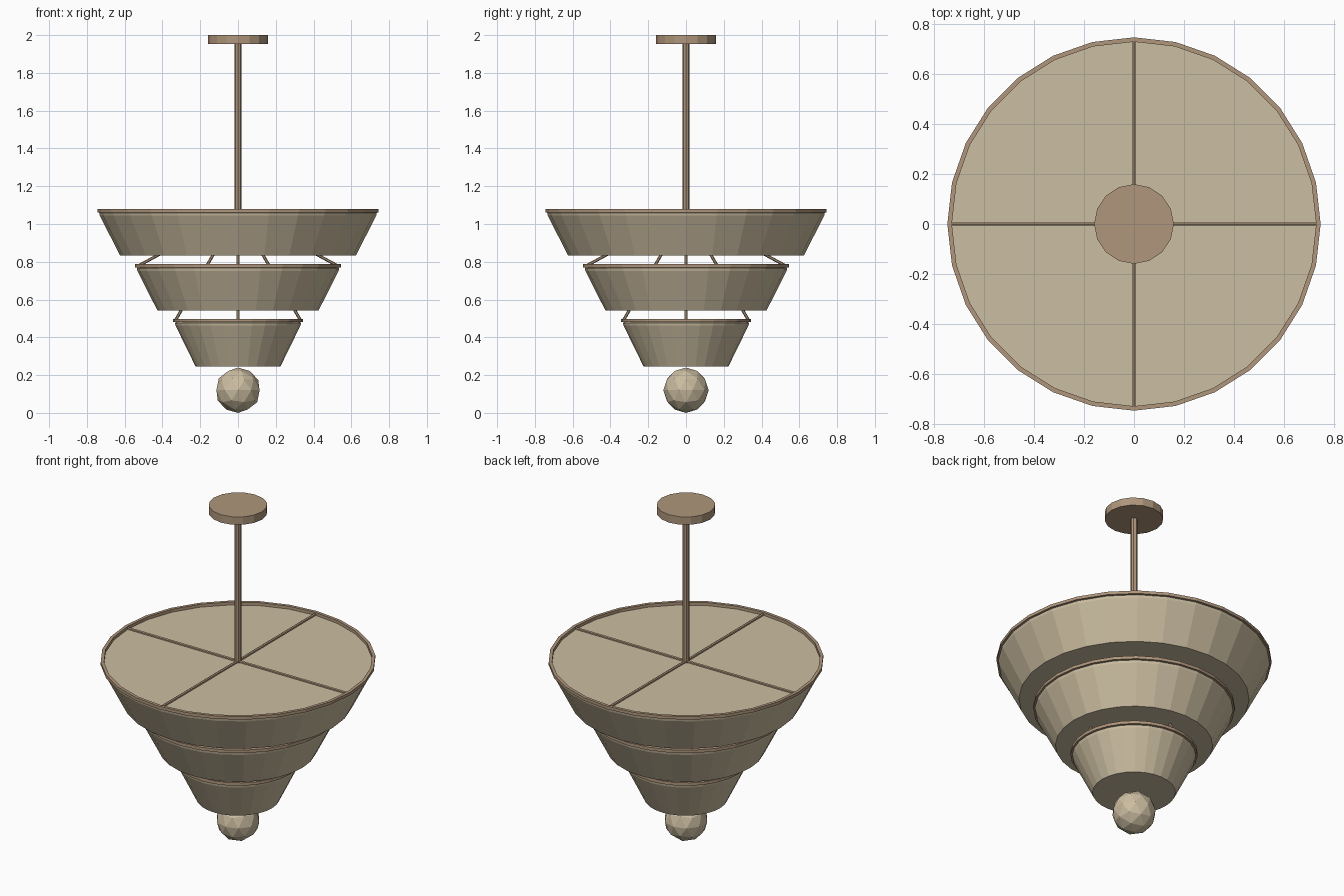
import bpy, bmesh, math
from mathutils import Vector

if "Cube" in bpy.data.objects:
    bpy.data.objects.remove(bpy.data.objects["Cube"])


def material(name, rgb):
    m = bpy.data.materials.new(name)
    m.diffuse_color = (*rgb, 1)
    m.use_nodes = True
    m.node_tree.nodes["Principled BSDF"].inputs["Base Color"].default_value = m.diffuse_color
    return m


GLASS = material("cream glass", (0.60, 0.51, 0.355))
METAL = material("brown metal", (0.43, 0.305, 0.20))


def finish(name, bm, mat):
    bmesh.ops.recalc_face_normals(bm, faces=bm.faces)
    me = bpy.data.meshes.new(name)
    bm.to_mesh(me)
    bm.free()
    me.materials.append(mat)
    ob = bpy.data.objects.new(name, me)
    bpy.context.collection.objects.link(ob)
    return ob


def lathe(name, profile, sides, mat, ring=False):
    """Revolve (radius, z) points; cap both ends, or close the profile as a ring."""
    bm = bmesh.new()
    loops = [[bm.verts.new((r * math.cos(2 * math.pi * i / sides),
                            r * math.sin(2 * math.pi * i / sides), z))
              for i in range(sides)] for r, z in profile]
    pairs = list(zip(loops, loops[1:]))
    if ring:
        pairs.append((loops[-1], loops[0]))
    else:
        bm.faces.new(loops[0])
        bm.faces.new(loops[-1])
    for a, b in pairs:
        for i in range(sides):
            j = (i + 1) % sides
            bm.faces.new((a[i], a[j], b[j], b[i]))
    return finish(name, bm, mat)


def bar(name, a, b, radius, mat, sides=8):
    """Straight round bar between two points."""
    a, b = Vector(a), Vector(b)
    bm = bmesh.new()
    bmesh.ops.create_cone(bm, cap_ends=True, segments=sides, radius1=radius,
                          radius2=radius, depth=(b - a).length)
    bm.transform((b - a).to_track_quat('Z', 'Y').to_matrix().to_4x4())
    bmesh.ops.translate(bm, verts=bm.verts, vec=(a + b) / 2)
    return finish(name, bm, mat)


# Ceiling plate and hanging rod
lathe("ceiling_plate", [(0.159, 1.953), (0.159, 2.0)], 16, METAL)
bar("hanging_rod", (0, 0, 1.06), (0, 0, 1.96), 0.019, METAL)

# Three tapered shades with rims, each held by four arms from the hub
HUB_Z = 1.066
tiers = [("upper", 0.624, 0.735, 0.832, 1.071),
         ("middle", 0.426, 0.536, 0.541, 0.778),
         ("lower", 0.225, 0.334, 0.246, 0.489)]
for label, r_low, r_top, z_low, z_rim in tiers:
    lathe(label + "_shade", [(r_low, z_low), (r_top - 0.003, z_rim - 0.026),
                             (r_top, z_rim - 0.012), (r_top - 0.006, z_rim - 0.009)],
          28, GLASS)
    lathe(label + "_rim", [(r_top - 0.008, z_rim - 0.009), (r_top + 0.010, z_rim - 0.009),
                           (r_top + 0.010, z_rim + 0.009), (r_top - 0.008, z_rim + 0.009)],
          28, METAL, ring=True)
    for k in range(4):
        t = k * math.pi / 2
        bar(f"{label}_arm_{k + 1}", (0, 0, HUB_Z),
            (r_top * math.cos(t), r_top * math.sin(t), z_rim - 0.004), 0.008, METAL, 6)

# Faceted ball finial
bm = bmesh.new()
bmesh.ops.create_icosphere(bm, subdivisions=2, radius=0.12)
bmesh.ops.translate(bm, verts=bm.verts, vec=(0, 0, 0.12))
finish("ball_finial", bm, GLASS)
